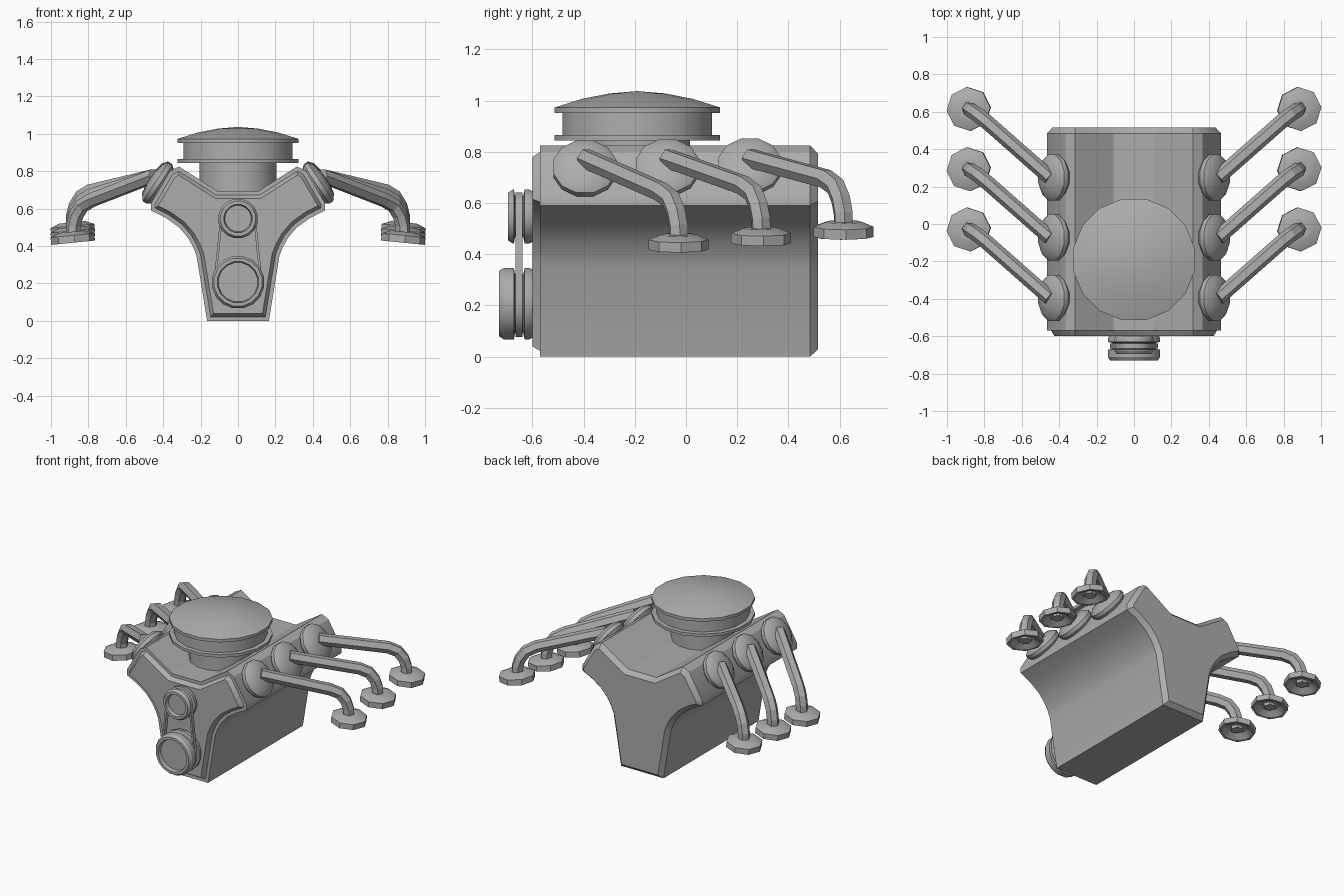
import bpy, bmesh, math
from mathutils import Vector

old = bpy.data.objects.get("Cube")
if old:
    bpy.data.objects.remove(old, do_unlink=True)

# Single grey metal
metal = bpy.data.materials.new("grey metal")
metal.use_nodes = True
GREY = (0.42, 0.42, 0.42, 1)
metal.diffuse_color = GREY
metal.node_tree.nodes["Principled BSDF"].inputs["Base Color"].default_value = GREY


def loft(name, rings, loop=False, smooth=32):
    """Skin a stack of equal-length point rings; cap the ends unless looped."""
    bm = bmesh.new()
    rows = [[bm.verts.new(p) for p in ring] for ring in rings]
    n = len(rows[0])
    pairs = list(zip(rows, rows[1:])) + ([(rows[-1], rows[0])] if loop else [])
    for a, b in pairs:
        for i in range(n):
            j = (i + 1) % n
            bm.faces.new((a[i], a[j], b[j], b[i]))
    if not loop:
        bm.faces.new(rows[0])
        bm.faces.new(rows[-1])
    bmesh.ops.remove_doubles(bm, verts=bm.verts, dist=1e-5)
    bmesh.ops.recalc_face_normals(bm, faces=bm.faces)
    mesh = bpy.data.meshes.new(name)
    bm.to_mesh(mesh)
    bm.free()
    for f in mesh.polygons:
        f.use_smooth = True
    mesh.set_sharp_from_angle(angle=math.radians(smooth))
    mesh.materials.append(metal)
    obj = bpy.data.objects.new(name, mesh)
    bpy.context.collection.objects.link(obj)
    return obj


def lathe(name, profile, origin, axis=(0, 0, 1), sides=16, phase=0.5):
    """Turn (radius, height) pairs around an axis through origin."""
    rot = Vector(axis).to_track_quat('Z', 'Y')
    turn = [2 * math.pi * (i + phase) / sides for i in range(sides)]
    rings = [[Vector(origin) + rot @ Vector((r * math.cos(t), r * math.sin(t), h))
              for t in turn] for r, h in profile]
    return loft(name, rings)


def inset(points, d):
    """Offset a counter-clockwise outline inwards with mitred corners."""
    out = []
    for i, p in enumerate(points):
        a = (p - points[i - 1]).normalized()
        b = (points[(i + 1) % len(points)] - p).normalized()
        na, nb = Vector((-a.y, a.x)), Vector((-b.y, b.x))
        out.append(p + (na + nb) * d / (1 + na.dot(nb)))
    return out


# Engine block: V-shaped outline with a raised front cover and chamfered back
half = [(0.165, 0), (0.222, 0.35), (0.24, 0.395), (0.268, 0.445), (0.315, 0.5),
        (0.385, 0.55), (0.465, 0.59), (0.465, 0.63), (0.365, 0.8),
        (0.315, 0.825), (0.11, 0.695)]
outline = [Vector(p) for p in half] + [Vector((-x, z)) for x, z in reversed(half)]
layers = [(0.04, -0.6), (0.022, -0.57), (0, -0.57), (0, 0.485), (0.028, 0.515)]
loft("engine_block", [[(p.x, y, p.y) for p in inset(outline, d)] for d, y in layers])

# Air intake and filter
FILTER_Y = -0.19
lathe("intake_neck", [(0.21, 0.64), (0.21, 0.86)], (0, FILTER_Y, 0))
lathe("air_filter", [(0.33, 0.845), (0.33, 0.865), (0.298, 0.865), (0.298, 0.952),
                     (0.33, 0.952), (0.33, 0.973), (0.22, 1.007), (0.11, 1.028),
                     (0, 1.037)], (0, FILTER_Y, 0))


# Front pulleys with belt grooves and recessed hubs
def pulley(name, r, z, depth):
    g, e = r - 0.025, depth
    lathe(name, [(r - 0.01, -0.01), (r, 0.012), (r, 0.03), (g, 0.036), (g, 0.068),
                 (r, 0.072), (r, e - 0.018), (r - 0.012, e), (r - 0.03, e),
                 (r - 0.036, e - 0.025), (0, e - 0.025)],
          (0, -0.6, z), (0, -1, 0))


UP_Z, LOW_Z, UP_R, LOW_R = 0.547, 0.207, 0.107, 0.142
pulley("upper_pulley", UP_R, UP_Z, 0.095)
pulley("lower_pulley", LOW_R, LOW_Z, 0.13)


# Belt: band wrapped around both pulley grooves
def belt_ring(y, shrink):
    r, R = UP_R - 0.012 - shrink, LOW_R - 0.012 - shrink
    a = math.asin((R - r) / (UP_Z - LOW_Z))
    pts = []
    for rad, z, t0, t1 in ((r, UP_Z, a, math.pi - a),
                           (R, LOW_Z, math.pi - a, 2 * math.pi + a)):
        for i in range(11):
            t = t0 + (t1 - t0) * i / 10
            pts.append((rad * math.cos(t), y, z + rad * math.sin(t)))
    return pts


loft("drive_belt", [belt_ring(-0.666, 0), belt_ring(-0.638, 0),
                    belt_ring(-0.638, 0.013), belt_ring(-0.666, 0.013)], loop=True)


# Exhaust pipe swept along a path
def pipe(name, path, radius):
    curve = bpy.data.curves.new(name, 'CURVE')
    curve.dimensions = '3D'
    curve.bevel_depth = radius
    curve.bevel_resolution = 1
    curve.use_fill_caps = True
    spline = curve.splines.new('POLY')
    spline.points.add(len(path) - 1)
    for pt, co in zip(spline.points, path):
        pt.co = (*co, 1)
    spline.use_smooth = False
    curve.materials.append(metal)
    bpy.context.collection.objects.link(bpy.data.objects.new(name, curve))


# Three exhausts per side: port flange, bent pipe, hollow outlet flange
for s, side in ((1, "left"), (-1, "right")):
    for i, place in enumerate(("front", "middle", "rear")):
        y, lift = -0.395 + 0.322 * i, 0.025 * i
        tag = f"{side}_{place}"
        lathe(f"{tag}_port_flange", [(0.11, -0.01), (0.127, 0.01), (0.127, 0.035),
                                     (0.1, 0.057), (0.04, 0.068), (0, 0.07)],
              (s * 0.412, y, 0.723 + 0.004 * i), (s * 0.83, 0, 0.55), 12)
        bend = [(0.45, 0, 0.775), (0.785, 0.295, 0.645 + lift),
                (0.835, 0.335, 0.615 + lift), (0.866, 0.355, 0.565 + lift),
                (0.88, 0.365, 0.51 + lift), (0.882, 0.366, 0.43 + lift)]
        pipe(f"{tag}_exhaust_pipe", [(s * px, y + py, pz) for px, py, pz in bend], 0.04)
        lathe(f"{tag}_outlet_flange", [(0.045, 0.045), (0.07, 0.045), (0.118, 0.025),
                                       (0.118, -0.014), (0.1, -0.014), (0.06, 0.015),
                                       (0.035, 0.015)],
              (s * 0.883, y + 0.366, 0.432 + lift), (s * 0.1, 0, 1), 8, 0.1)
